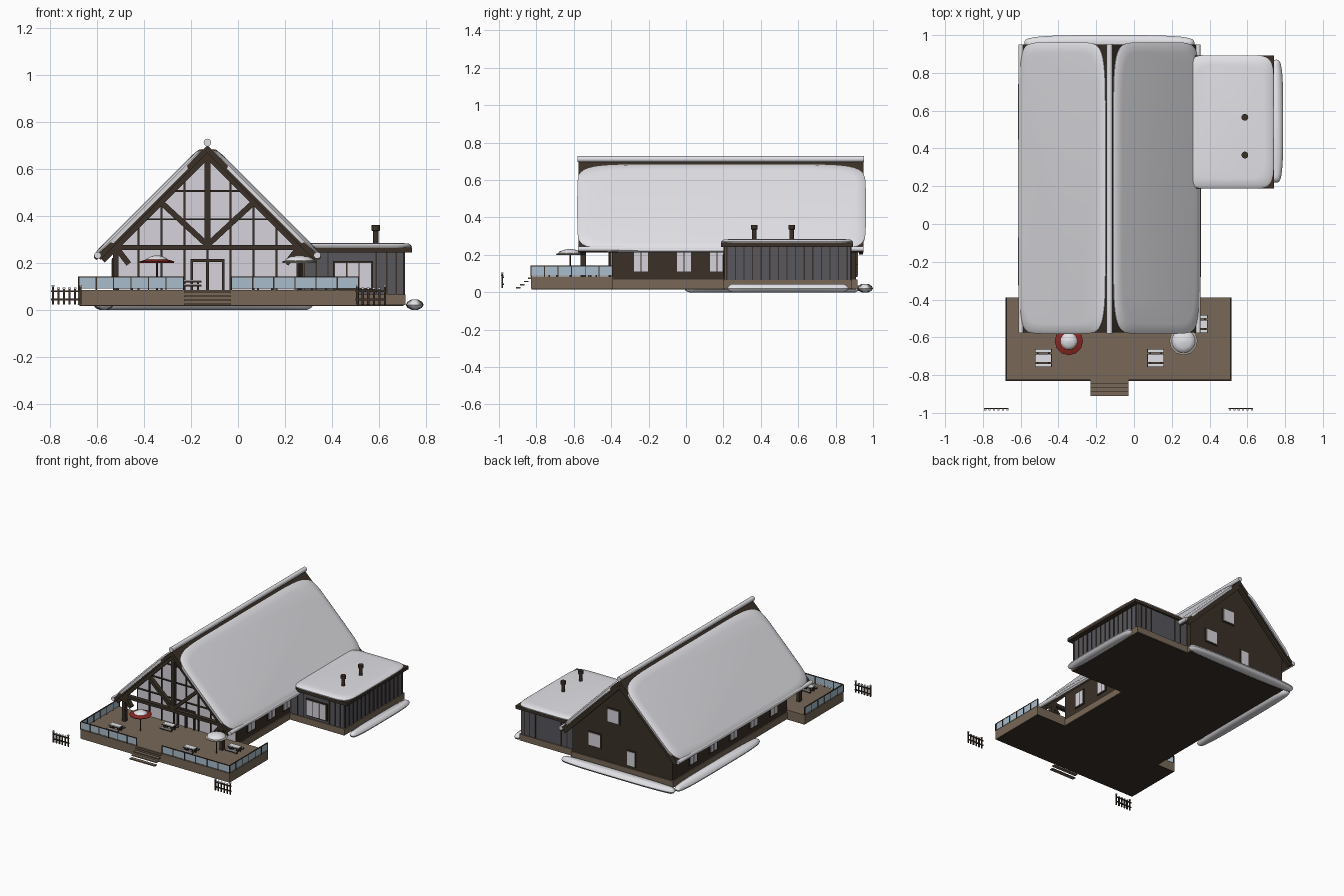
import bpy, bmesh, math
from mathutils import Vector

if "Cube" in bpy.data.objects:
    bpy.data.objects.remove(bpy.data.objects["Cube"])


def material(name, r, g, b):
    m = bpy.data.materials.new(name)
    lin = [c / 12.92 if c <= 0.04045 else ((c + 0.055) / 1.055) ** 2.4 for c in (r, g, b)]
    m.diffuse_color = (*lin, 1)
    m.use_nodes = True
    m.node_tree.nodes["Principled BSDF"].inputs["Base Color"].default_value = m.diffuse_color
    return m


SNOW = material("snow", 0.91, 0.91, 0.93)
DARK = material("dark_timber", 0.23, 0.19, 0.155)
DECK = material("deck_wood", 0.47, 0.41, 0.345)
GREY = material("grey_cladding", 0.34, 0.34, 0.365)
PANE = material("window_glass", 0.84, 0.83, 0.86)
RAIL = material("rail_glass", 0.66, 0.74, 0.80)
RED = material("red_canvas", 0.55, 0.16, 0.13)
CREAM = material("cream_canvas", 0.72, 0.68, 0.62)


def finish(name, bm, mat, smooth=False):
    bmesh.ops.recalc_face_normals(bm, faces=bm.faces)
    me = bpy.data.meshes.new(name)
    bm.to_mesh(me)
    bm.free()
    me.materials.append(mat)
    ob = bpy.data.objects.new(name, me)
    bpy.context.collection.objects.link(ob)
    if smooth:
        bpy.ops.object.select_all(action='DESELECT')
        ob.select_set(True)
        bpy.context.view_layer.objects.active = ob
        bpy.ops.object.shade_smooth_by_angle(angle=math.radians(50))
    return ob


def loft(bm, rings):
    rows = [[bm.verts.new(p) for p in ring] for ring in rings]
    n = len(rows[0])
    for a, b in zip(rows, rows[1:]):
        for i in range(n):
            bm.faces.new((a[i], a[(i + 1) % n], b[(i + 1) % n], b[i]))
    bm.faces.new(rows[0])
    bm.faces.new(rows[-1])


def prism(bm, pts, y0, y1):
    """Extrude an x-z outline along y."""
    loft(bm, [[(x, y, z) for x, z in pts] for y in (y0, y1)])


def boxes(name, mat, items):
    bm = bmesh.new()
    for x0, x1, y0, y1, z0, z1 in items:
        prism(bm, [(x0, z0), (x1, z0), (x1, z1), (x0, z1)], y0, y1)
    return finish(name, bm, mat)


def bars(name, mat, segs, w, y0, y1):
    """Straight beams between x-z points."""
    bm = bmesh.new()
    for x0, z0, x1, z1 in segs:
        d = Vector((x1 - x0, z1 - z0)).normalized() * w / 2
        prism(bm, [(x0 - d.y, z0 + d.x), (x1 - d.y, z1 + d.x),
                   (x1 + d.y, z1 - d.x), (x0 + d.y, z0 - d.x)], y0, y1)
    return finish(name, bm, mat)


def drift(name, centre, u, v, a, b, n, rings):
    """Rounded snow slab; rings are (inset, height)."""
    c, u, v = Vector(centre), Vector(u).normalized(), Vector(v).normalized()
    w = u.cross(v)
    out = []
    for inset, h in rings:
        ring = []
        for i in range(56):
            t = 2 * math.pi * i / 56
            cx, sy = math.cos(t), math.sin(t)
            ring.append(c + u * (math.copysign(abs(cx) ** (2 / n), cx) * (a - inset))
                        + v * (math.copysign(abs(sy) ** (2 / n), sy) * (b - inset)) + w * h)
        out.append(ring)
    bm = bmesh.new()
    loft(bm, out)
    return finish(name, bm, SNOW, True)


def lathe(name, mat, x, y, profile, n=20, smooth=True):
    bm = bmesh.new()
    loft(bm, [[(x + r * math.cos(2 * math.pi * i / n), y + r * math.sin(2 * math.pi * i / n), z)
               for i in range(n)] for r, z in profile])
    return finish(name, bm, mat, smooth)


def log_y(name, mat, x, z, r, y0, y1):
    bm = bmesh.new()
    prism(bm, [(x + r * math.cos(t * math.pi / 8), z + r * math.sin(t * math.pi / 8))
               for t in range(16)], y0, y1)
    return finish(name, bm, mat, True)


CX = -0.13

# main hall body, foundation and deck
bm = bmesh.new()
prism(bm, [(-0.53, 0.03), (0.27, 0.03), (0.27, 0.27), (CX, 0.67), (-0.53, 0.27)], -0.395, 0.91)
finish("hall_walls", bm, DARK)
boxes("hall_foundation", DECK, [(-0.537, 0.277, -0.40, 0.917, 0.02, 0.068)])
boxes("deck", DECK, [(-0.68, 0.515, -0.83, -0.39, 0.02, 0.085)])
boxes("deck_underside", DARK, [(-0.675, 0.51, -0.825, -0.39, 0.016, 0.021),
                               (-0.53, 0.27, -0.39, 0.91, 0.016, 0.021),
                               (0.27, 0.705, 0.205, 0.88, 0.016, 0.021)])
boxes("stair_treads", DECK, [(-0.23, -0.03, -0.91 + i * 0.022, -0.885 + i * 0.022,
                              0.02 + i * 0.017, 0.027 + i * 0.017) for i in range(4)])

# roof slopes and snow
for s, side in ((-1, "left"), (1, "right")):
    bm = bmesh.new()
    prism(bm, [(CX, 0.70), (CX + s * 0.47, 0.23), (CX + s * 0.455, 0.212), (CX, 0.667)], -0.575, 0.95)
    finish("roof_" + side, bm, DARK)
    u = Vector((s, 0, -1))
    drift("roof_snow_" + side, (CX + s * 0.25, 0.19, 0.45), u, (0, s, 0), 0.325, 0.77, 8,
          [(0, -0.012), (-0.002, 0.004), (0.012, 0.013), (0.05, 0.017)])
    log_y("eave_snow_" + side, SNOW, CX + s * 0.468, 0.232, 0.014, -0.578, 0.95)
log_y("ridge_snow", SNOW, CX, 0.712, 0.016, -0.58, 0.952)

# front truss, mirrored about the ridge
segs = [(CX, 0.27, CX, 0.67)]
for s in (-1, 1):
    segs += [(CX, 0.655, CX + s * 0.445, 0.21), (CX, 0.275, CX + s * 0.195, 0.455),
             (CX + s * 0.39, 0.085, CX + s * 0.39, 0.27), (CX + s * 0.385, 0.26, CX + s * 0.335, 0.195)]
bars("front_truss", DARK, segs, 0.024, -0.565, -0.535)
bars("tie_beam", DARK, [(-0.54, 0.265, 0.28, 0.265)], 0.022, -0.565, -0.535)

# glazed front wall
bm = bmesh.new()
prism(bm, [(-0.52, 0.085), (0.26, 0.085), (0.26, 0.27), (CX, 0.655), (-0.52, 0.27)], -0.402, -0.396)
finish("front_glazing", bm, PANE)
mull = [(-0.52, 0.265, 0.26, 0.265)]
for k in range(-3, 4):
    x = CX + k * 0.098
    mull.append((x, 0.21 if k == 0 else 0.085, x, 0.655 - abs(k) * 0.098))
for z in (0.385, 0.505):
    mull.append((CX - (0.66 - z), z, CX + (0.66 - z), z))
bars("glazing_mullions", DARK, mull, 0.008, -0.41, -0.401)
bars("front_door_frame", DARK, [(-0.197, 0.085, -0.197, 0.215), (-0.063, 0.085, -0.063, 0.215),
                                (-0.2, 0.21, -0.06, 0.21), (CX, 0.085, CX, 0.21)], 0.012, -0.415, -0.401)

# windows in side and back walls
panes, frames = [], []
for x, ys in ((0.27, (-0.24, -0.01, 0.165)), (-0.53, (-0.24, -0.01, 0.22, 0.45, 0.68))):
    for y in ys:
        frames.append((x - 0.006, x + 0.006, y - 0.045, y + 0.045, 0.105, 0.22))
        panes += [(x - 0.009, x + 0.009, y + o - 0.017, y + o + 0.017, 0.112, 0.213) for o in (-0.02, 0.02)]
for x, z, w, h in ((-0.06, 0.41, 0.045, 0.045), (0.09, 0.20, 0.045, 0.045), (-0.2, 0.14, 0.03, 0.05)):
    frames.append((x - w - 0.008, x + w + 0.008, 0.905, 0.916, z - h - 0.008, z + h + 0.008))
    panes.append((x - w, x + w, 0.91, 0.919, z - h, z + h))
boxes("window_frames", DARK, frames)
boxes("window_panes", PANE, panes)
bars("back_barge_boards", DARK, [(CX, 0.655, CX + s * 0.445, 0.21) for s in (-1, 1)], 0.024, 0.925, 0.945)

# side annex with battens, flat roof and snow
boxes("annex_walls", GREY, [(0.26, 0.705, 0.205, 0.88, 0.03, 0.25)])
boxes("annex_foundation", DECK, [(0.26, 0.712, 0.198, 0.887, 0.02, 0.066)])
bat = [(x, x + 0.006, 0.2, 0.885, 0.066, 0.25) for x in (0.28, 0.33, 0.38, 0.585, 0.63, 0.67)]
bat += [(0.3, 0.71, 0.215 + i * 0.046, 0.221 + i * 0.046, 0.066, 0.25) for i in range(15)]
boxes("annex_battens", DARK, bat)
boxes("annex_window_frame", DARK, [(0.405, 0.575, 0.197, 0.21, 0.085, 0.208)])
boxes("annex_window_panes", PANE, [(0.412 + i * 0.053, 0.46 + i * 0.053, 0.194, 0.2, 0.092, 0.2) for i in range(3)])
boxes("annex_roof", DARK, [(0.25, 0.74, 0.188, 0.892, 0.243, 0.266)])
drift("annex_snow", (0.51, 0.54, 0.262), (1, 0, 0), (0, 1, 0), 0.23, 0.352, 8,
      [(0.002, 0), (0, 0.01), (0.012, 0.019), (0.05, 0.023)])
for i, y in enumerate((0.365, 0.565)):
    lathe("flue_%d" % (i + 1), DARK, 0.587, y, [(0.012, 0.27), (0.012, 0.335), (0.018, 0.337), (0.018, 0.36)], 14)

# deck railings
glass, posts = [], []
for x0, x1 in ((-0.68, -0.23), (-0.03, 0.515)):
    glass.append((x0, x1, -0.829, -0.825, 0.09, 0.138))
    posts.append((x0, x1, -0.831, -0.823, 0.138, 0.142))
    for i in range(7):
        x = x0 + (x1 - x0 - 0.005) * i / 6
        posts.append((x, x + 0.005, -0.832, -0.823, 0.085, 0.14))
for x in (-0.678, 0.509):
    glass.append((x, x + 0.004, -0.829, -0.392, 0.09, 0.138))
    posts.append((x - 0.002, x + 0.006, -0.829, -0.392, 0.138, 0.142))
    posts += [(x - 0.002, x + 0.006, -0.76 + i * 0.073, -0.755 + i * 0.073, 0.085, 0.14) for i in range(6)]
boxes("railing_glass", RAIL, glass)
boxes("railing_posts", DARK, posts)

# picnic tables with snow on top
wood, white = [], []
for x, y in ((-0.48, -0.71), (0.115, -0.71), (0.345, -0.53), (-0.2, -0.5)):
    for dy, w, z in ((0, 0.022, 0.122), (-0.038, 0.009, 0.105), (0.038, 0.009, 0.105)):
        wood.append((x - 0.045, x + 0.045, y + dy - w, y + dy + w, z - 0.005, z))
        white.append((x - 0.041, x + 0.041, y + dy - w + 0.002, y + dy + w - 0.002, z, z + 0.005))
    for dx in (-0.03, 0.03):
        wood += [(x + dx - 0.004, x + dx + 0.004, y - 0.042, y + 0.042, 0.096, 0.101)]
        wood += [(x + dx - 0.004, x + dx + 0.004, y + dy - 0.004, y + dy + 0.004, 0.085, 0.118) for dy in (-0.02, 0.02)]
boxes("picnic_tables", DARK, wood)
boxes("picnic_table_snow", SNOW, white)

# parasols
for name, x, mat, cap in (("left", -0.345, RED, 0.046), ("right", 0.262, CREAM, 0.062)):
    lathe("parasol_pole_" + name, DARK, x, -0.62, [(0.004, 0.085), (0.004, 0.215)], 8)
    lathe("parasol_canopy_" + name, mat, x, -0.62, [(0.072, 0.2), (0.075, 0.205), (0.04, 0.216), (0.004, 0.226)], 12, False)
    lathe("parasol_snow_" + name, SNOW, x, -0.62, [(cap, 0.208), (cap * 0.95, 0.217), (cap * 0.6, 0.226), (0.006, 0.232)])

# picket fences
wood, white = [], []
for x0 in (-0.795, 0.5):
    wood += [(x0, x0 + 0.13, -0.98, -0.974, z, z + 0.008) for z in (0.04, 0.075)]
    for i in range(6):
        x, top = x0 + 0.003 + i * 0.0235, 0.1 if i in (0, 5) else 0.088
        wood.append((x, x + 0.009, -0.986, -0.979, 0.022, top))
        white.append((x - 0.001, x + 0.01, -0.988, -0.977, top, top + 0.006))
boxes("picket_fences", DARK, wood)
boxes("picket_snow", SNOW, white)

# snow banks along the walls
for name, x, y, a, b in (("back", -0.13, 0.957, 0.45, 0.043), ("left", -0.572, 0.46, 0.043, 0.47),
                         ("right", 0.752, 0.545, 0.038, 0.325)):
    drift("snow_bank_" + name, (x, y, 0), (1, 0, 0), (0, 1, 0), a, b, 3.5,
          [(0.025, 0.0), (0.008, 0.008), (0, 0.02), (0.006, 0.033), (0.022, 0.043)])
